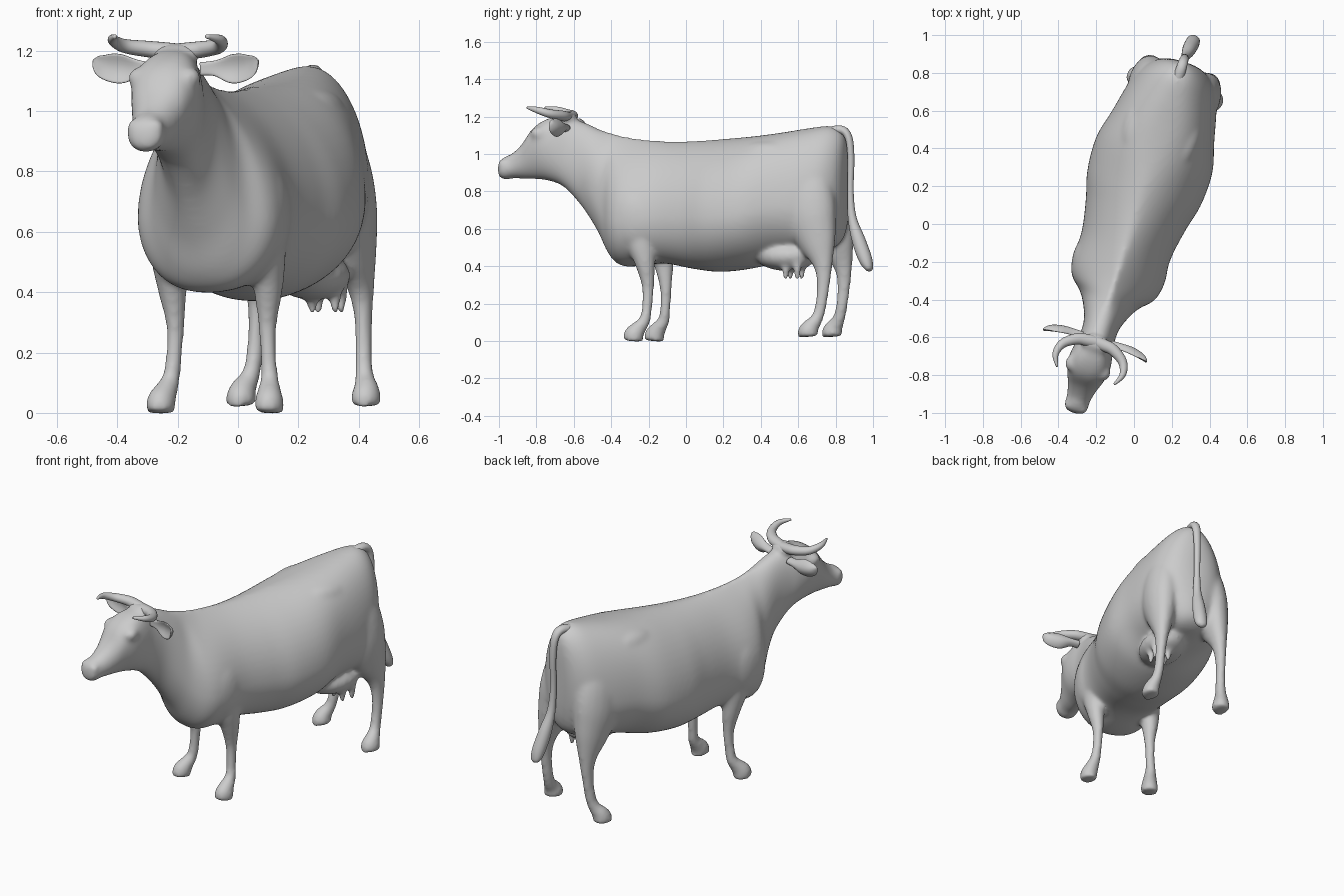
import bpy, bmesh
from math import sin, cos, pi, radians
from mathutils import Vector, Matrix

# The animal is built symmetric along its own axis, then turned to its stance
STANCE = Matrix.Rotation(radians(-17.3), 4, 'Z') @ Matrix.Translation((-0.006, 0, 0))


def spline(rows, steps=5):
    """Catmull-Rom interpolation of every column of a table."""
    out = []
    for i in range(len(rows) - 1):
        a, b, c, d = (rows[max(0, min(len(rows) - 1, i + k))] for k in (-1, 0, 1, 2))
        for s in range(steps):
            t = s / steps
            out.append([q + 0.5 * t * (r - p + t * (2*p - 5*q + 4*r - e + t * (3*(q - r) + e - p)))
                        for p, q, r, e in zip(a, b, c, d)])
    return out + [list(rows[-1])]


def skin(bm, rings):
    """Join rings of points into a closed surface."""
    vs = [[bm.verts.new(p) for p in r] for r in rings]
    n = len(vs[0])
    for a, b in zip(vs, vs[1:]):
        for i in range(n):
            bm.faces.new((a[i], a[(i + 1) % n], b[(i + 1) % n], b[i]))
    bm.faces.new(vs[0])
    bm.faces.new(vs[-1][::-1])


def tube(bm, rows, ref, side=1, n=20, cup=0):
    """Oval tube along a path: rows of x, y, z, radius along ref, other radius."""
    rows = spline(rows)
    pts = [Vector(r[:3]) for r in rows]
    rings = []
    for i, r in enumerate(rows):
        t = (pts[min(i + 1, len(pts) - 1)] - pts[max(i - 1, 0)]).normalized()
        b = t.cross(Vector(ref)).normalized()
        a = b.cross(t)
        ra, rb = max(r[3], .002), max(r[4], .002)
        ring = []
        for k in range(n):
            c, s = cos(2*pi*k/n), sin(2*pi*k/n)
            p = pts[i] + a * ra * c + b * rb * s
            p.y -= cup * ra * (c * c - .5)      # edges curl forward
            ring.append((p.x * side, p.y, p.z))
        rings.append(ring)
    skin(bm, rings)


def blob(bm, centre, size):
    m = Matrix.Translation(centre) @ Matrix.Diagonal((*size, 1))
    bmesh.ops.create_uvsphere(bm, u_segments=20, v_segments=12, radius=1, matrix=m)


def finish(bm, name):
    bmesh.ops.transform(bm, matrix=STANCE, verts=bm.verts)
    bmesh.ops.recalc_face_normals(bm, faces=bm.faces)
    me = bpy.data.meshes.new(name)
    bm.to_mesh(me)
    bm.free()
    for p in me.polygons:
        p.use_smooth = True
    ob = bpy.data.objects.new(name, me)
    bpy.context.collection.objects.link(ob)
    return ob


# Trunk, neck and head sections: y, top, bottom, widest height, half width, upper/lower power
trunk = [
    (.898, 1.0, .70, .86, .04, 1, 1),
    (.888, 1.08, .60, .84, .095, 1, 1),
    (.86, 1.125, .53, .80, .15, 1, .9),
    (.80, 1.15, .49, .76, .205, 1, .8),
    (.70, 1.14, .47, .73, .245, .9, .85),
    (.54, 1.115, .43, .72, .283, .82, 1.15),
    (.38, 1.095, .39, .68, .322, .95, 1.05),
    (.20, 1.08, .37, .66, .315, 1.2, 1),
    (.05, 1.07, .385, .66, .277, 1.3, .9),
    (-.12, 1.07, .415, .66, .247, 1.5, .8),
    (-.28, 1.085, .40, .65, .25, 1.8, .85),
    (-.36, 1.1, .405, .65, .225, 1.8, .85)]
neck_head = [
    (-.42, 1.115, .46, .68, .165, 1.5, .9),
    (-.48, 1.13, .57, .78, .128, 1.1, 1),
    (-.56, 1.165, .69, .92, .097, .9, 1),
    (-.64, 1.19, .785, .98, .094, .8, .9),
    (-.70, 1.205, .835, 1.02, .105, .7, .85),
    (-.78, 1.185, .86, 1.06, .115, .7, .9),
    (-.85, 1.14, .866, 1.04, .1, .75, 1),
    (-.91, 1.06, .868, .97, .078, .8, 1),
    (-.97, 1.005, .870, .93, .064, .9, .95),
    (-1.01, .988, .862, .92, .064, .95, .95),
    (-1.04, .965, .872, .915, .05, 1, 1),
    (-1.05, .935, .892, .912, .024, 1, 1)]
body = bmesh.new()
rings, N = [], 56
for y, zt, zb, zm, hw, pu, pl in spline(trunk + neck_head):
    ring = []
    for k in range(N):
        c, s = cos(2*pi*k/N), sin(2*pi*k/N)
        w = hw * abs(s) ** (pu if c > 0 else pl) * (1 if s > 0 else -1)
        ring.append((w, y, zm + c * ((zt - zm) if c > 0 else (zm - zb))))
    rings.append(ring)
skin(body, rings)

# Legs with hooves, blended into the trunk
front_leg = [(.16, -.22, .74, .05, .09), (.17, -.205, .55, .06, .085), (.167, -.18, .42, .05, .056),
             (.16, -.165, .29, .031, .034), (.165, -.17, .17, .028, .029), (.172, -.18, .11, .032, .032),
             (.18, -.21, .07, .041, .042), (.188, -.235, .035, .049, .055), (.188, -.24, .0, .047, .056)]
hind_leg = [(.10, .70, .98, .05, .08), (.135, .71, .84, .09, .14), (.15, .735, .68, .1, .15),
            (.165, .785, .53, .073, .105), (.178, .82, .41, .043, .055), (.185, .825, .30, .03, .036),
            (.19, .81, .18, .029, .032), (.20, .79, .115, .033, .035), (.213, .765, .08, .044, .046),
            (.217, .75, .05, .051, .057), (.217, .75, .023, .048, .057)]
for side in (1, -1):
    tube(body, front_leg, (1, 0, 0), side)
    tube(body, hind_leg, (1, 0, 0), side)
    blob(body, (.088 * side, -.80, 1.11), (.038, .045, .036))      # brow and eye
    blob(body, (.035 * side, -1.015, .945), (.03, .03, .03))       # nostril
    blob(body, (.12 * side, .50, .995), (.09, .18, .078))          # hip bone
    blob(body, (.19 * side, -.24, .66), (.065, .13, .16))          # shoulder
blob(body, (0, -.665, 1.19), (.085, .05, .035))                    # poll

# Udder and teats
blob(body, (.08, .585, .455), (.125, .17, .08))
for y in (.605, .67):
    for x in (.075, .155):
        tube(body, [(x, y, .45, .03, .03), (x, y, .375, .02, .02), (x, y, .34, .016, .016),
                    (x, y, .322, .006, .006)], (1, 0, 0))
ob = finish(body, "cow_body")
rm = ob.modifiers.new("blend", 'REMESH')
rm.mode = 'VOXEL'
rm.voxel_size = .01
rm.use_smooth_shade = True
sm = ob.modifiers.new("soften", 'SMOOTH')
sm.factor, sm.iterations = .5, 22

# Horns and ears
horn = [(-.03, -.655, 1.195, .026, .03), (.04, -.66, 1.2, .028, .032), (.10, -.67, 1.206, .027, .03),
        (.165, -.715, 1.216, .023, .024), (.186, -.78, 1.236, .017, .017), (.158, -.842, 1.248, .006, .006)]
ear = [(.08, -.65, 1.14, .022, .02), (.13, -.648, 1.142, .026, .018), (.19, -.65, 1.14, .048, .014),
       (.245, -.66, 1.148, .043, .012), (.275, -.67, 1.163, .024, .008), (.286, -.676, 1.17, .003, .003)]
for side, tag in ((1, "left"), (-1, "right")):
    for name, rows, cup in (("horn", horn, 0), ("ear", ear, .5)):
        bm = bmesh.new()
        tube(bm, rows, (0, 0, 1), side, cup=cup)
        finish(bm, f"{tag}_{name}")

# Tail with brush
bm = bmesh.new()
tube(bm, [(0, .78, 1.115, .03, .025), (0, .865, 1.13, .027, .023), (0, .908, 1.09, .024, .02),
          (0, .922, .98, .02, .018), (0, .919, .80, .018, .017), (.004, .93, .66, .024, .023),
          (.01, .968, .54, .036, .036), (.016, 1.007, .44, .038, .036), (.018, 1.03, .39, .03, .022),
          (.019, 1.037, .375, .008, .008)], (1, 0, 0))
finish(bm, "tail")
